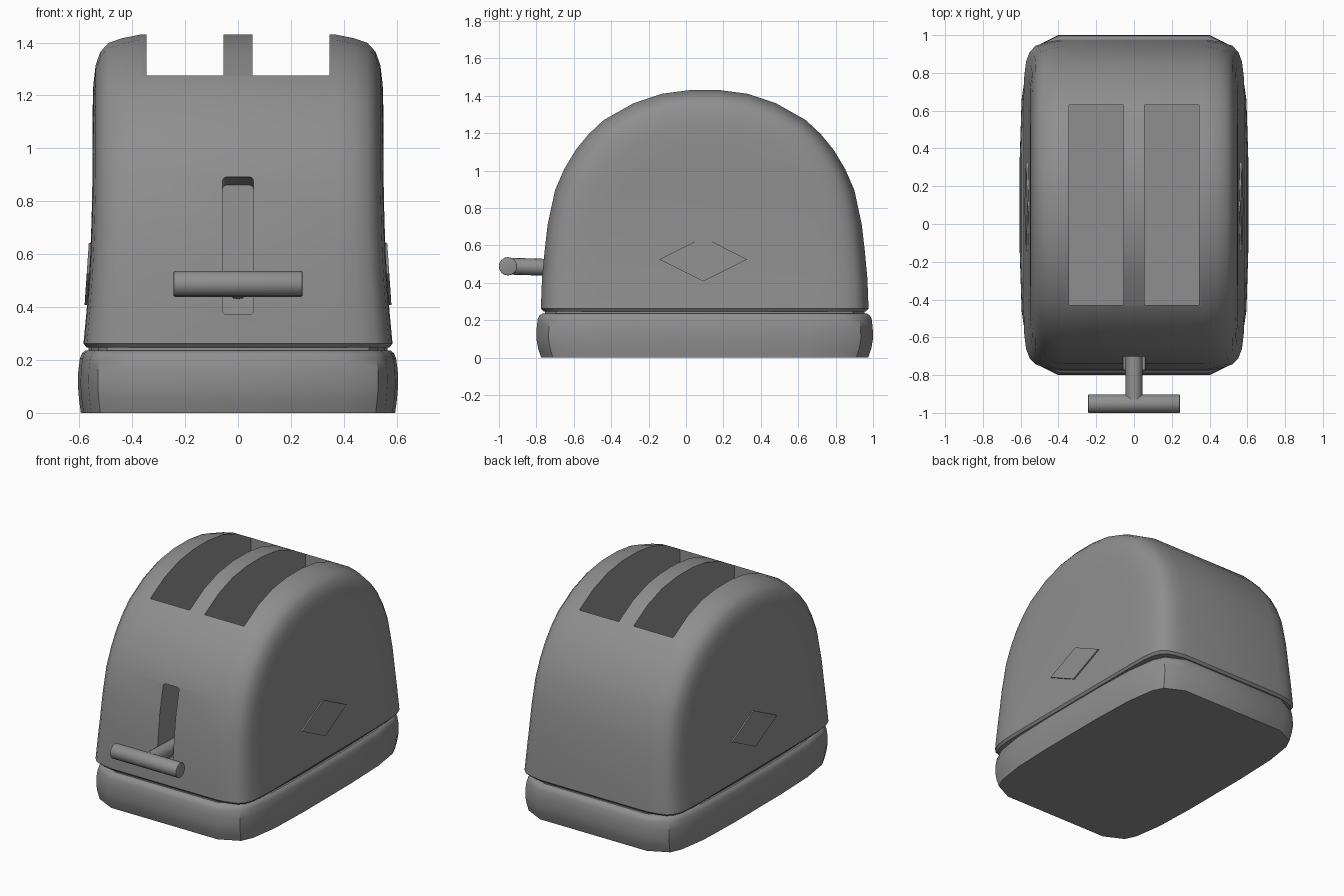
import bpy, bmesh, math
from mathutils import Matrix, Vector

if "Cube" in bpy.data.objects:
    bpy.data.objects.remove(bpy.data.objects["Cube"])

CY = 0.1  # toaster centre in y; the lever sticks out to y = -1
grey = bpy.data.materials.new("dark_grey")
grey.diffuse_color = (.275, .275, .275, 1)
grey.use_nodes = True
grey.node_tree.nodes["Principled BSDF"].inputs["Base Color"].default_value = grey.diffuse_color


def smooth(ob, angle=35):
    bpy.ops.object.select_all(action='DESELECT')
    ob.select_set(True)
    bpy.context.view_layer.objects.active = ob
    bpy.ops.object.shade_smooth_by_angle(angle=math.radians(angle))


def finish(name, bm):
    me = bpy.data.meshes.new(name)
    bm.to_mesh(me)
    bm.free()
    me.materials.append(grey)
    ob = bpy.data.objects.new(name, me)
    bpy.context.collection.objects.link(ob)
    return ob


def make(name, verts, faces):
    bm = bmesh.new()
    vs = [bm.verts.new(v) for v in verts]
    for f in faces:
        bm.faces.new([vs[i] for i in f])
    bmesh.ops.recalc_face_normals(bm, faces=bm.faces)
    ob = finish(name, bm)
    smooth(ob)
    return ob


def interp(table, z):
    for (z0, a), (z1, b) in zip(table, table[1:]):
        if z <= z1:
            return a + (b - a) * max(0, z - z0) / (z1 - z0)
    return table[-1][1]


# Base: rounded plan stacked in layers
quad = [(.4, .9), (.53, .835), (.565, .76), (.595, .56), (.605, .25)]
plan = quad + [(x, -y) for x, y in reversed(quad)]
plan += [(-x, y) for x, y in reversed(plan)]
n = len(plan)


def stack(name, layers):
    verts = [(x * sx, CY + y * sy, z) for z, sx, sy in layers for x, y in plan]
    faces = [(k * n + i, k * n + (i + 1) % n, (k + 1) * n + (i + 1) % n, (k + 1) * n + i)
             for k in range(len(layers) - 1) for i in range(n)]
    top = (len(layers) - 1) * n
    faces += [tuple(range(n)), tuple(range(top, top + n))]
    return make(name, verts, faces)


stack("base", [(0, .982, .972), (.05, .993, .99), (.1, 1, 1), (.16, .998, .998),
               (.205, .988, .992), (.225, .975, .982), (.235, .955, .965)])
stack("seam", [(.22, .935, .95), (.26, .935, .95)])

# Body: arch profile (half depth, z) swept across x, tucked in at the sides
half = [(.862, .247), (.876, .262), (.87, .42), (.857, .56), (.84, .71), (.80, .896), (.75, 1.01),
        (.69, 1.11), (.62, 1.195), (.54, 1.27), (.38, 1.36), (.23, 1.41), (.08, 1.43)]
arch = [(-y, z) for y, z in half] + [(y, z) for y, z in reversed(half)]
width = [(.247, 1.04), (.262, 1.062), (.42, 1.035), (.56, 1.018), (.71, 1.007), (.9, 1), (2, 1)]
side = [(.37, 0), (.44, .014), (.49, .032), (.52, .065), (.538, .115), (.547, .19), (.55, .3)]
rings = [(-x, d) for x, d in reversed(side)] + side
m = len(arch)
verts = []
for x, d in rings:
    for y, z in arch:
        zz = min(z, .262) + max(0, z - .262) * (1 - d / 1.168)
        verts.append((x * interp(width, zz), CY + y * (1 - d / .876), zz))
faces = [(r * m + i, r * m + i + 1, (r + 1) * m + i + 1, (r + 1) * m + i)
         for r in range(len(rings) - 1) for i in range(m - 1)]
last = (len(rings) - 1) * m
for o in (0, last):
    faces += [(o + i, o + i + 1, o + m - 2 - i, o + m - 1 - i) for i in range(m // 2 - 1)]
faces.append(tuple(r * m for r in range(len(rings))) +
             tuple(r * m + m - 1 for r in reversed(range(len(rings)))))
body = make("body", verts, faces)


def cut(target, size, loc, rot=0, bevel=0):
    bm = bmesh.new()
    bmesh.ops.create_cube(bm, size=1, matrix=Matrix.Diagonal((*size, 1)))
    if bevel:
        edges = [e for e in bm.edges if abs((e.verts[0].co - e.verts[1].co).y) > .01]
        bmesh.ops.bevel(bm, geom=edges, offset=bevel, segments=3, profile=.5, affect='EDGES')
    bm.transform(Matrix.Translation(loc) @ Matrix.Rotation(rot, 4, 'X'))
    c = finish("cutter", bm)
    c.hide_render = True
    mod = target.modifiers.new("cut", 'BOOLEAN')
    mod.operation, mod.solver, mod.object = 'DIFFERENCE', 'EXACT', c
    bpy.context.view_layer.objects.active = target
    bpy.ops.object.modifier_apply(modifier=mod.name)
    bpy.data.objects.remove(c)


# Bread slots and the tilted lever slot
for s in (-1, 1):
    cut(body, (.29, 1.06, 1.2), (s * .2, .1, 1.05))
cut(body, (.116, .5, .525), (0, -.73, .631), math.radians(-7), .015)
smooth(body)


def rod(name, a, b, r, bevel=0):
    a, b = Vector(a), Vector(b)
    bm = bmesh.new()
    bmesh.ops.create_cone(bm, cap_ends=True, segments=16, radius1=r, radius2=r, depth=(b - a).length)
    if bevel:
        caps = [e for e in bm.edges if abs(e.verts[0].co.z - e.verts[1].co.z) < 1e-4]
        bmesh.ops.bevel(bm, geom=caps, offset=bevel, segments=2, profile=.5, affect='EDGES')
    bm.transform(Matrix.Translation((a + b) / 2) @ (b - a).to_track_quat('Z', 'Y').to_matrix().to_4x4())
    smooth(finish(name, bm), 40)


# Lever
rod("lever_stem", (0, -.5, .475), (0, -.93, .488), .045)
rod("lever_handle", (-.243, -.952, .488), (.243, -.952, .488), .049, .004)

# Diamond plates on both sides
for s, name in ((1, "right_plate"), (-1, "left_plate")):
    pts = [(-.235, .525, .572), (0, .407, .580), (.235, .525, .572), (0, .643, .564)]
    vs = [(s * (x - o), CY - .007 + y, z) for o in (0, .03) for y, z, x in pts]
    make(name, vs, [(0, 1, 2, 3), (4, 5, 6, 7)] +
         [(i, (i + 1) % 4, (i + 1) % 4 + 4, i + 4) for i in range(4)])
